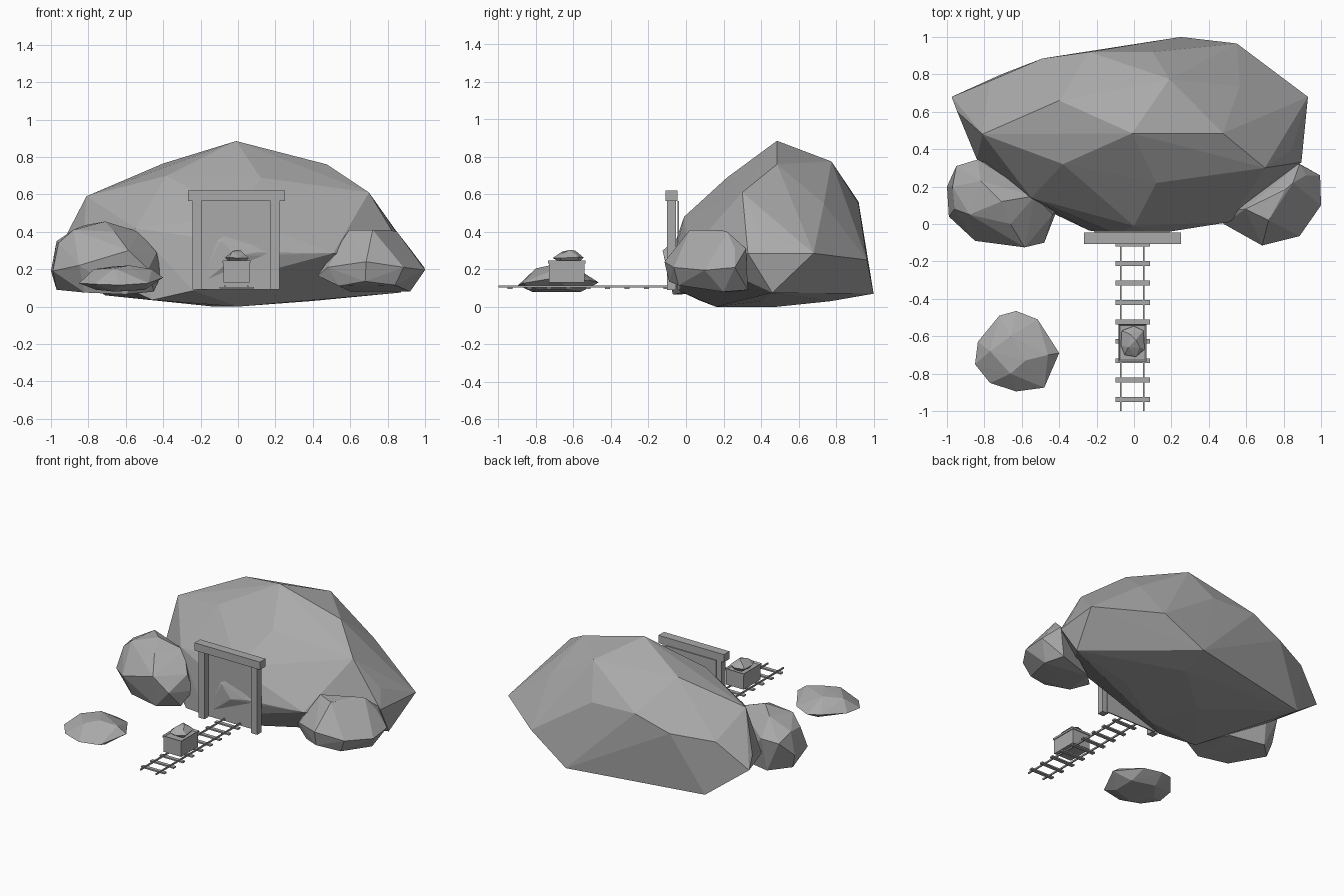
import bpy, bmesh

stone = bpy.data.materials.new("stone_grey")
stone.diffuse_color = (0.40, 0.40, 0.40, 1)


def finish(name, bm):
    bmesh.ops.recalc_face_normals(bm, faces=bm.faces)
    me = bpy.data.meshes.new(name)
    bm.to_mesh(me)
    bm.free()
    me.materials.append(stone)
    ob = bpy.data.objects.new(name, me)
    bpy.context.collection.objects.link(ob)
    return ob


def rock(name, pts):
    """Faceted rock: the convex hull of a few corner points."""
    bm = bmesh.new()
    for p in pts:
        bm.verts.new(p)
    bmesh.ops.convex_hull(bm, input=bm.verts)
    loose = [v for v in bm.verts if not v.link_faces]
    bmesh.ops.delete(bm, geom=loose, context='VERTS')
    return finish(name, bm)


def add_box(bm, x0, x1, y0, y1, z0, z1):
    for v in bmesh.ops.create_cube(bm, size=1)['verts']:
        v.co = (x1 if v.co.x > 0 else x0, y1 if v.co.y > 0 else y0, z1 if v.co.z > 0 else z0)


def box(name, *dims):
    bm = bmesh.new()
    add_box(bm, *dims)
    return finish(name, bm)


# Main hill
rock("hill", [
    # crown
    (-.01, .485, .885), (.475, .485, .76), (.19, .775, .775), (-.40, .66, .765),
    (-.38, .32, .70), (.12, .22, .69), (-.81, .48, .59), (.70, .30, .61),
    (.565, .735, .55),
    # shoulders
    (-.55, .14, .42), (.845, .40, .40), (-.945, .60, .33), (.0, -.01, .48),
    (.1, .92, .55), (-.24, .92, .56), (-.49, .885, .47), (-.77, .765, .44),
    # widest ring
    (.93, .68, .285), (.895, .33, .285), (.51, .01, .285), (-.09, -.055, .35),
    (-.01, -.068, .27), (.10, -.055, .29),
    (-.24, -.035, .085), (-.84, .345, .22), (-.975, .68, .26),
    (.55, .965, .25), (.25, 1.0, .07), (-.71, .80, .06),
    # underside
    (0, .16, 0), (-.13, .48, 0), (-.46, .07, .035), (.4, .4, .03),
    (.87, .46, .075), (.2, .77, .03),
])

# Side boulders
rock("left_boulder", [
    (-.82, .23, .435), (-.71, .12, .455), (-.53, .15, .40), (-.66, 0, .40), (-.88, .05, .41),
    (-.97, .2, .35), (-.96, .08, .34), (-.95, .31, .3), (-.835, .345, .32), (-1, .2, .19),
    (-.99, .04, .19), (-.85, -.09, .22), (-.585, -.125, .30), (-.48, -.1, .2),
    (-.435, .05, .29), (-.41, .08, .17), (-.97, .18, .09), (-.82, -.03, .075),
    (-.6, -.07, .065), (-.45, .0, .08), (-.6, .25, .08), (-.85, .3, .08),
])
rock("right_boulder", [
    (.595, .08, .41), (.72, .02, .41), (.81, .185, .41), (.85, .22, .40), (.92, .26, .31),
    (.885, .32, .31), (.995, .26, .21), (1, .1, .195), (.885, -.065, .21), (.685, -.115, .24),
    (.48, 0, .21), (.425, .06, .165), (.54, .0, .11), (.68, -.09, .135), (.84, -.04, .115),
    (.92, .2, .08), (.87, .33, .09), (.6, .25, .08),
])
# Loose boulder beside the track
rock("loose_boulder", [
    (-.77, -.68, .20), (-.66, -.6, .215), (-.58, -.73, .22), (-.46, -.7, .20), (-.66, -.8, .205),
    (-.63, -.465, .13), (-.515, -.51, .14), (-.4, -.69, .155), (-.48, -.875, .125),
    (-.63, -.895, .115), (-.77, -.85, .12), (-.85, -.75, .125), (-.835, -.63, .13),
    (-.72, -.49, .14), (-.5, -.62, .09), (-.5, -.78, .09), (-.66, -.82, .08),
    (-.76, -.7, .09), (-.65, -.56, .08),
])

# Mine entrance: posts, beam and back panel
for side, x in (("left", -.219), ("right", .198)):
    box(side + "_post", x - .024, x + .024, -.10, -.052, .09, .565)
box("entrance_beam", -.268, .25, -.108, -.045, .565, .62)
box("entrance_panel", -.21, .19, -.046, -.038, .09, .565)

# Track: rails and sleepers
for side, x in (("left", -.07), ("right", .053)):
    box(side + "_rail", x - .004, x + .004, -1.0, -.05, .102, .113)
bm = bmesh.new()
for i in range(9):
    y = -.107 - .104 * i
    add_box(bm, -.10, .085, y - .013, y + .013, .096, .106)
finish("sleepers", bm)

# Mine cart: box with a rim and a shallow recess
bm = bmesh.new()
add_box(bm, -.078, .062, -.73, -.54, .13, .235)
add_box(bm, -.083, .067, -.735, -.535, .232, .246)
top = max(bm.faces, key=lambda f: f.calc_center_median().z)
bmesh.ops.inset_individual(bm, faces=[top], thickness=.012)
for v in top.verts:
    v.co.z -= .012
finish("mine_cart", bm)

# Ore heap in the cart
rock("ore", [
    (-.03, -.66, .295), (.01, -.62, .303), (-.02, -.59, .30), (.03, -.66, .285),
    (-.07, -.65, .262), (-.065, -.57, .26), (.0, -.545, .262), (.05, -.57, .265),
    (.057, -.67, .26), (.01, -.71, .26), (-.05, -.70, .262), (-.04, -.66, .23),
    (.03, -.66, .23), (.02, -.58, .23), (-.03, -.58, .23),
])
